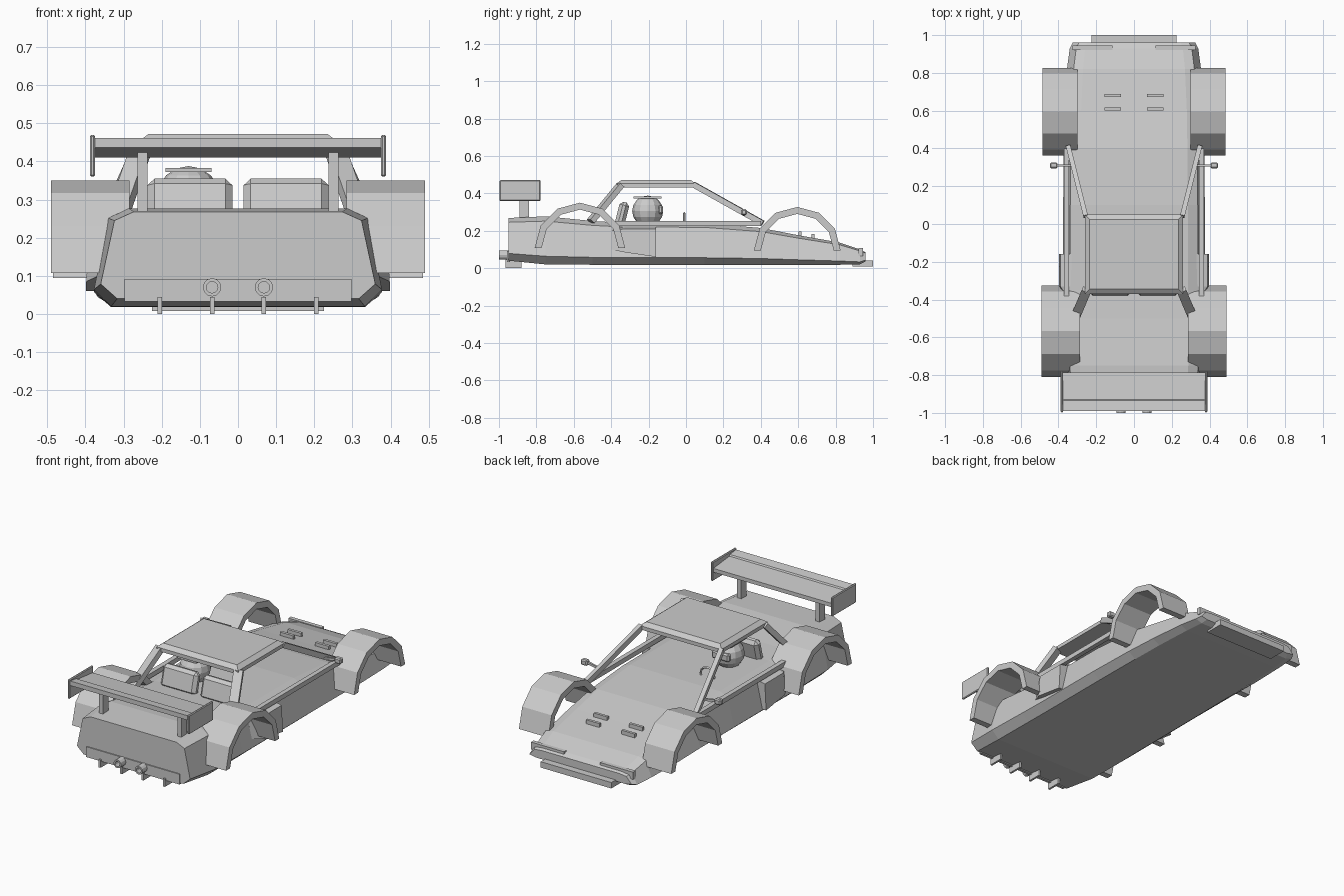
import bpy, bmesh, math
from mathutils import Vector, Matrix

cube = bpy.data.objects.get("Cube")
if cube:
    bpy.data.objects.remove(cube, do_unlink=True)

grey = bpy.data.materials.new("light_grey")
grey.use_nodes = True
grey.diffuse_color = (0.6, 0.6, 0.6, 1)
grey.node_tree.nodes["Principled BSDF"].inputs["Base Color"].default_value = (0.6, 0.6, 0.6, 1)


def finish(name, bm):
    bmesh.ops.recalc_face_normals(bm, faces=bm.faces[:])
    mesh = bpy.data.meshes.new(name)
    bm.to_mesh(mesh)
    bm.free()
    mesh.materials.append(grey)
    obj = bpy.data.objects.new(name, mesh)
    bpy.context.collection.objects.link(obj)
    return obj


def bevelled(bm, amount):
    if amount:
        bmesh.ops.bevel(bm, geom=bm.edges[:], offset=amount, segments=1, affect='EDGES')


def box(name, lo, hi, bevel=0, tilt=0):
    """Box between two corners, optionally tilted about x."""
    lo, hi = Vector(lo), Vector(hi)
    bm = bmesh.new()
    bmesh.ops.create_cube(bm, size=1)
    bmesh.ops.scale(bm, vec=hi - lo, verts=bm.verts)
    bevelled(bm, bevel)
    bmesh.ops.rotate(bm, matrix=Matrix.Rotation(tilt, 3, 'X'), verts=bm.verts)
    bmesh.ops.translate(bm, vec=(lo + hi) / 2, verts=bm.verts)
    return finish(name, bm)


def beam(name, a, b, width, depth, sides=4):
    """Straight bar from a to b, square or round."""
    a, b = Vector(a), Vector(b)
    bm = bmesh.new()
    if sides == 4:
        bmesh.ops.create_cube(bm, size=1)
        bmesh.ops.scale(bm, vec=(width, depth, (b - a).length), verts=bm.verts)
    else:
        bmesh.ops.create_cone(bm, cap_ends=True, segments=sides, radius1=width / 2,
                              radius2=depth / 2, depth=(b - a).length)
    turn = (b - a).to_track_quat('Z', 'Y').to_matrix()
    bmesh.ops.rotate(bm, matrix=turn, verts=bm.verts)
    bmesh.ops.translate(bm, vec=(a + b) / 2, verts=bm.verts)
    return finish(name, bm)


def loft(name, rings):
    """Skin closed rings of equal length and cap both ends."""
    bm = bmesh.new()
    loops = [[bm.verts.new(p) for p in ring] for ring in rings]
    n = len(loops[0])
    for one, two in zip(loops, loops[1:]):
        for i in range(n):
            bm.faces.new((one[i], one[(i + 1) % n], two[(i + 1) % n], two[i]))
    bm.faces.new(loops[0])
    bm.faces.new(loops[-1])
    return finish(name, bm)


def extrude_x(name, profile, x0, x1):
    return loft(name, [[(x, y, z) for y, z in profile] for x in (x0, x1)])


# Body shell: y, top, floor, half width
stations = [(-.95, .268, .04, .36), (-.75, .277, .02, .378), (-.5, .252, .018, .378),
            (-.35, .243, .018, .376), (.1, .24, .018, .375), (.4, .215, .018, .372),
            (.6, .176, .018, .368), (.82, .137, .018, .355), (.93, .1, .02, .34),
            (.96, .085, .035, .325)]


def section(y, top, low, w):
    h = top - low
    half = [(w * .76, top), (w * .9, top - h * .1), (w, low + h * .17), (w * .88, low)]
    ring = half + [(-x, z) for x, z in reversed(half)]
    return [(x, y, z) for x, z in ring]


loft("body_shell", [section(*s) for s in stations])


# Wheel arches
def arch(name, x0, x1, yc, zc, outer, inner):
    angles = [math.pi * i / 6 for i in range(7)]
    profile = [(yc + outer * math.cos(a), zc + outer * math.sin(a)) for a in angles]
    profile += [(yc + inner * math.cos(a), zc + inner * math.sin(a)) for a in reversed(angles)]
    extrude_x(name, profile, x0, x1)


# Paired parts
for side, s in (("left", 1), ("right", -1)):
    arch(f"{side}_tail_arch", s * .285, s * .49, -.567, .108, .242, .205)
    arch(f"{side}_nose_arch", s * .298, s * .485, .595, .095, .232, .195)

    # Roll frame
    beam(f"{side}_long_pillar", (s * .255, .04, .447), (s * .348, .41, .24), .025, .03)
    beam(f"{side}_short_pillar", (s * .25, -.35, .445), (s * .318, -.51, .25), .05, .03)
    box(f"{side}_cockpit_rail", (s * .343, -.38, .225), (s * .37, .4, .252))

    # Side intake: wedge standing off the flank
    loft(f"{side}_side_intake", [
        [(s * x, -.4, z) for x, z in ((.32, .1), (.366, .1), (.345, .2), (.32, .2))],
        [(s * x, -.33, z) for x, z in ((.32, .085), (.398, .085), (.39, .21), (.32, .225))],
        [(s * x, -.16, z) for x, z in ((.32, .06), (.398, .06), (.39, .21), (.32, .225))]])

    # Mirror
    beam(f"{side}_mirror_stem", (s * .33, .31, .285), (s * .41, .31, .3), .012, .012)
    box(f"{side}_mirror", (s * .405, .295, .283), (s * .445, .325, .315), .006)

    # Wing mounts and end plates
    box(f"{side}_wing_support", (s * .237, -.89, .25), (s * .263, -.84, .425))
    box(f"{side}_wing_end_plate", (s * .375, -.997, .36), (s * .388, -.778, .47), .004)

    # Nose strips and louvres
    box(f"{side}_nose_strip", (s * .115, .922, .065), (s * .325, .945, .107))
    for i, (y, z) in enumerate(((.61, .177), (.68, .165))):
        box(f"{side}_louvre_{i + 1}", (s * .07, y - .008, z - .02), (s * .155, y + .008, z + .018))

    # Seat headrests
    box(f"{side}_seat", (s * .015, -.368, .225), (s * .237, -.315, .355), .018, -.25)

    # Exhaust with hollow mouth
    pipe = [(.024, -.94), (.024, -1), (.015, -1), (.015, -.955)]
    loft(f"{side}_exhaust", [[(s * .068 + r * math.cos(math.tau * k / 12), y,
                               .07 + r * math.sin(math.tau * k / 12)) for k in range(12)]
                             for r, y in pipe])
    for i, x in enumerate((.068, .205)):
        box(f"{side}_diffuser_fin_{i + 1}", (s * x - .006, -.965, 0), (s * x + .006, -.88, .045))

# Roof panel with chamfered rim
roof = [(.26, -.37, .05, .432), (.26, -.37, .05, .453), (.235, -.345, .025, .472)]
loft("roof", [[(-x, a, z), (x, a, z), (x, b, z), (-x, b, z)] for x, a, b, z in roof])

# Wing blade
extrude_x("wing_blade", [(-.99, .436), (-.99, .462), (-.935, .455), (-.93, .447),
                         (-.785, .432), (-.785, .41)], -.378, .378)

# Splitter and tail panel
box("splitter", (-.225, .89, .008), (.225, 1, .042))
box("tail_panel", (-.297, -.956, .033), (.297, -.94, .092))

# Driver helmet with visor peak and side pivots
bm = bmesh.new()
bmesh.ops.create_uvsphere(bm, u_segments=12, v_segments=8, radius=.083)
bmesh.ops.translate(bm, vec=(-.13, -.205, .305), verts=bm.verts)
finish("helmet", bm)
box("helmet_peak", (-.19, -.28, .372), (-.07, -.13, .383))
box("visor", (-.185, -.15, .29), (-.075, -.122, .335), .008)

# Steering wheel ring
bm = bmesh.new()
rings = []
for k in range(12):
    a = math.tau * k / 12
    rings.append([bm.verts.new((-.13 + r * math.cos(a), -.01 + dy, .25 + r * math.sin(a)))
                  for r, dy in ((.05, 0), (.044, .007), (.038, 0), (.044, -.007))])
for k in range(12):
    p, q = rings[k], rings[(k + 1) % 12]
    for i in range(4):
        bm.faces.new((p[i], p[(i + 1) % 4], q[(i + 1) % 4], q[i]))
finish("steering_wheel", bm)
